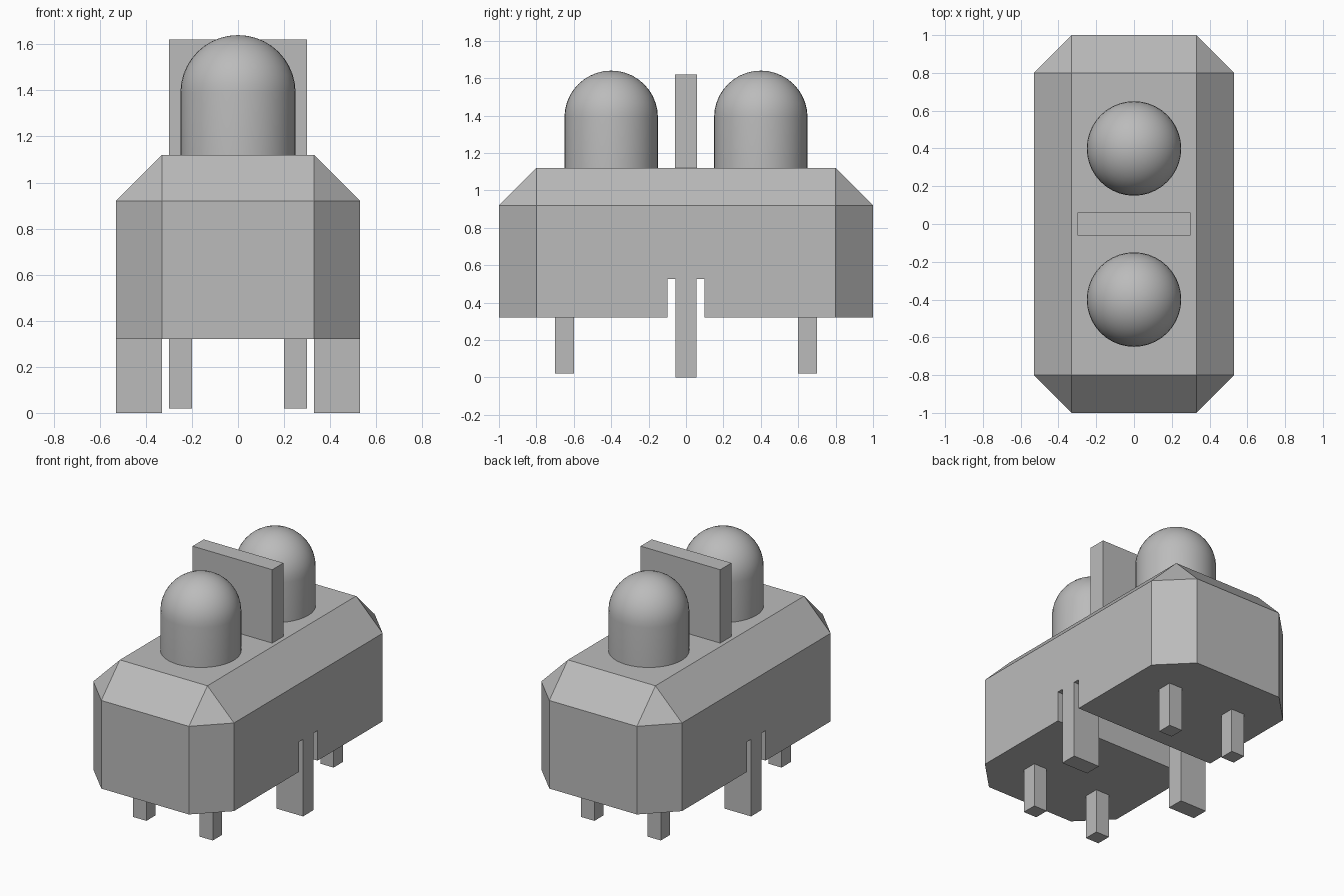
import bpy, bmesh, math
from mathutils import Vector

cube = bpy.data.objects.get("Cube")
if cube:
    bpy.data.objects.remove(cube, do_unlink=True)

GREY = (0.5, 0.5, 0.5, 1)
grey = bpy.data.materials.new("plain grey")
grey.use_nodes = True
grey.diffuse_color = GREY
grey.node_tree.nodes["Principled BSDF"].inputs["Base Color"].default_value = GREY


def finish(name, bm):
    """Turn a bmesh into a named grey object."""
    bmesh.ops.recalc_face_normals(bm, faces=bm.faces)
    mesh = bpy.data.meshes.new(name)
    bm.to_mesh(mesh)
    bm.free()
    mesh.materials.append(grey)
    obj = bpy.data.objects.new(name, mesh)
    bpy.context.collection.objects.link(obj)
    return obj


def box(name, low, high):
    """Box between two opposite corners."""
    low, high = Vector(low), Vector(high)
    bm = bmesh.new()
    bmesh.ops.create_cube(bm, size=1)
    bmesh.ops.scale(bm, vec=high - low, verts=bm.verts)
    bmesh.ops.translate(bm, vec=(low + high) / 2, verts=bm.verts)
    return finish(name, bm)


# Body: chamfered block, with the chamfer on the upright and top edges
BOTTOM, SHOULDER, TOP, CHAMFER = 0.32, 0.92, 1.12, 0.2
body = box("body", (-0.53, -1, BOTTOM), (0.53, 1, TOP))
bm = bmesh.new()
bm.from_mesh(body.data)
edges = [e for e in bm.edges if any(v.co.z > SHOULDER for v in e.verts)]
bm.free()

bm = bmesh.new()
for sx in (-1, 1):
    for sy in (-1, 1):
        inner, outer = Vector((0.33 * sx, 0.8 * sy, 0)), Vector((0.53 * sx, 1.0 * sy, 0))
        bm.verts.new((inner.x, inner.y, TOP))
        for z in (BOTTOM, SHOULDER):
            bm.verts.new((outer.x, inner.y, z))
            bm.verts.new((inner.x, outer.y, z))
bmesh.ops.convex_hull(bm, input=bm.verts)
bmesh.ops.dissolve_limit(bm, angle_limit=math.radians(1), verts=bm.verts, edges=bm.edges)
bpy.data.objects.remove(body, do_unlink=True)
body = finish("body", bm)

# Channel across the underside
cutter = box("channel_cutter", (-0.7, -0.1, 0.2), (0.7, 0.1, 0.525))
cutter.hide_render = True
cut = body.modifiers.new("channel", 'BOOLEAN')
cut.operation = 'DIFFERENCE'
cut.solver = 'EXACT'
cut.object = cutter
bpy.context.view_layer.objects.active = body
bpy.ops.object.modifier_apply(modifier=cut.name)
bpy.data.objects.remove(cutter, do_unlink=True)

# Divider plate standing between the domes
box("divider_plate", (-0.3, -0.06, TOP), (0.3, 0.06, 1.62))

# Wide clip legs in the channel, and four thin pins
for side, sx in (("right", -1), ("left", 1)):
    box(side + "_clip_leg", (min(0.33 * sx, 0.53 * sx), -0.057, 0),
        (max(0.33 * sx, 0.53 * sx), 0.057, 0.525))
    for end, sy in (("front", -1), ("back", 1)):
        c = Vector((0.25 * sx, 0.65 * sy, 0))
        box(f"{end}_{side}_pin", c + Vector((-0.05, -0.05, 0.02)),
            c + Vector((0.05, 0.05, BOTTOM)))

# Round-topped posts, spun from a profile
RADIUS, RIM = 0.25, 1.39
for end, y in (("front", -0.4), ("back", 0.4)):
    bm = bmesh.new()
    arc = [math.pi / 2 * i / 10 for i in range(11)]
    points = [(0, TOP), (RADIUS, TOP)]
    points += [(RADIUS * math.cos(a), RIM + RADIUS * math.sin(a)) for a in arc]
    verts = [bm.verts.new((r, y, z)) for r, z in points]
    profile = [bm.edges.new(pair) for pair in zip(verts, verts[1:])]
    bmesh.ops.spin(bm, geom=verts + profile, cent=(0, y, 0), axis=(0, 0, 1),
                   angle=math.tau, steps=40, use_duplicate=False)
    bmesh.ops.remove_doubles(bm, verts=bm.verts, dist=0.0005)
    dome = finish(end + "_dome", bm)
    bpy.ops.object.select_all(action='DESELECT')
    dome.select_set(True)
    bpy.context.view_layer.objects.active = dome
    bpy.ops.object.shade_smooth_by_angle(angle=math.radians(40))
